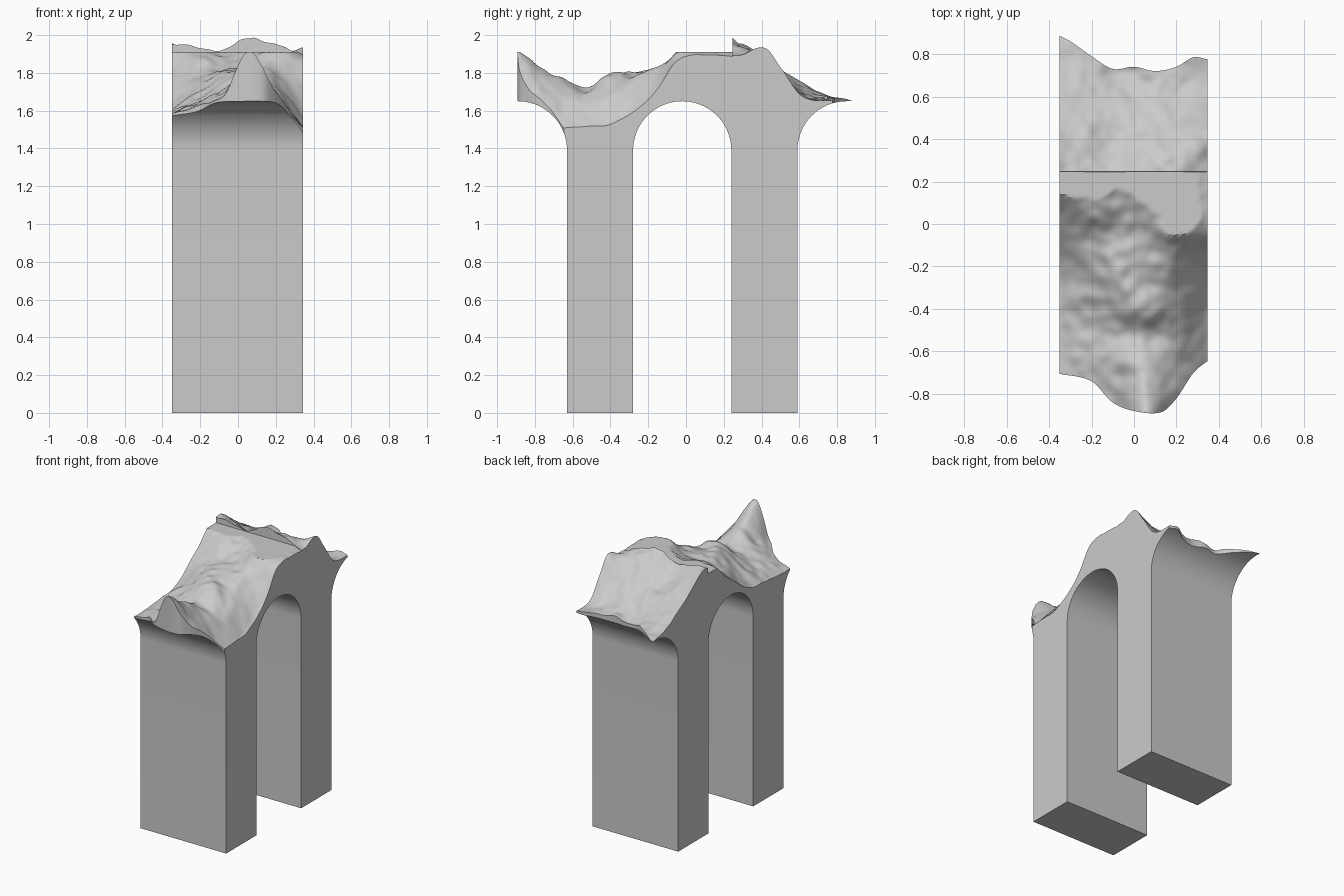
import bpy, bmesh, math
from mathutils import Vector, noise

if "Cube" in bpy.data.objects:
    bpy.data.objects.remove(bpy.data.objects["Cube"])


def spline(xs, vs, x):
    """Smooth curve through control points, clamped at both ends."""
    x = min(max(x, xs[0]), xs[-1])
    i = max(k for k in range(len(xs) - 1) if xs[k] <= x)

    def slope(k):
        a, b = max(k - 1, 0), min(k + 1, len(xs) - 1)
        return (vs[b] - vs[a]) / (xs[b] - xs[a])
    h = xs[i + 1] - xs[i]
    t = (x - xs[i]) / h
    return ((2*t**3 - 3*t**2 + 1) * vs[i] + (t**3 - 2*t**2 + t) * h * slope(i)
            + (3*t**2 - 2*t**3) * vs[i + 1] + (t**3 - t**2) * h * slope(i + 1))


# Heights of the broken crown, in front of and behind the step
COLS = [-.35, -.2, -.08, .05, .2, .345]
STEP = .245
FRONT = {
    -.88: (1.58, 1.61, 1.66, 1.91, 1.71, 1.50),
    -.75: (1.58, 1.63, 1.70, 1.82, 1.69, 1.50),
    -.65: (1.58, 1.64, 1.70, 1.755, 1.66, 1.505),
    -.52: (1.59, 1.66, 1.70, 1.725, 1.67, 1.51),
    -.40: (1.60, 1.68, 1.74, 1.80, 1.70, 1.53),
    -.28: (1.61, 1.72, 1.78, 1.80, 1.74, 1.59),
    -.15: (1.67, 1.76, 1.81, 1.82, 1.82, 1.71),
    -.05: (1.75, 1.80, 1.83, 1.84, 1.92, 1.86),
    .05: (1.82, 1.87, 1.87, 1.88, 1.95, 1.895),
    .12: (1.89, 1.915, 1.89, 1.92, 1.95, 1.89),
    .18: (1.94, 1.95, 1.92, 1.95, 1.95, 1.89),
    .245: (1.95, 1.95, 1.95, 1.95, 1.95, 1.89),
}
BACK = {
    .245: (1.955, 1.935, 1.92, 1.98, 1.955, 1.895),
    .30: (1.96, 1.90, 1.88, 1.94, 1.93, 1.90),
    .42: (1.88, 1.83, 1.80, 1.83, 1.86, 1.93),
    .50: (1.82, 1.79, 1.77, 1.77, 1.78, 1.83),
    .60: (1.76, 1.73, 1.71, 1.70, 1.70, 1.69),
    .70: (1.70, 1.68, 1.66, 1.66, 1.66, 1.658),
    .88: (1.655, 1.655, 1.655, 1.655, 1.655, 1.655),
}
# Broken outlines seen from above
FRONT_X = [-.35, -.2, -.1, 0, .13, .2, .28, .345]
FRONT_Y = [-.705, -.74, -.84, -.88, -.885, -.82, -.70, -.645]
BACK_X = [-.35, -.3, -.2, -.1, 0, .1, .2, .28, .345]
BACK_Y = [.885, .86, .79, .73, .74, .72, .74, .785, .775]


def height(table, x, y):
    z = spline(list(table), [spline(COLS, r, x) for r in table.values()], y)
    inner = max(0, 1 - (abs(x) / .36) ** 4)
    p = Vector((x, y, 0))
    rough = .022 * noise.noise(p * 7) + .012 * noise.noise(p * 16 + Vector((3, 1, 0)))
    return z + rough * (.25 + .75 * inner)


def make_object(name, bm):
    bmesh.ops.recalc_face_normals(bm, faces=bm.faces)
    me = bpy.data.meshes.new(name)
    bm.to_mesh(me)
    bm.free()
    ob = bpy.data.objects.new(name, me)
    bpy.context.collection.objects.link(ob)
    return ob


# Piers and arches: side profile extruded across the width
def arc(cy, a0, a1, n):
    return [(cy + .26 * math.cos(math.radians(a0 + (a1 - a0) * i / n)),
             1.39 + .26 * math.sin(math.radians(a0 + (a1 - a0) * i / n)))
            for i in range(n + 1)]


profile = [(-.95, 2.2), (-.95, 1.65)] + arc(-.89, 90, 0, 20)
profile += [(-.63, 0), (-.28, 0)] + arc(-.02, 180, 0, 40)
profile += [(.24, 0), (.59, 0)] + arc(.85, 180, 90, 20)
profile += [(.95, 1.65), (.95, 2.2)]
bm = bmesh.new()
face = bm.faces.new([bm.verts.new((-.35, y, z)) for y, z in profile])
ext = bmesh.ops.extrude_face_region(bm, geom=[face])
bmesh.ops.translate(bm, vec=(.695, 0, 0),
                    verts=[g for g in ext["geom"] if isinstance(g, bmesh.types.BMVert)])
arch = make_object("ruined_arch", bm)

# Crown: solid height field that trims the arch
NX, NF, NB = 60, 90, 50
bm = bmesh.new()
top, low = [], []
for i in range(NX + 1):
    x = -.36 + .72 * i / NX
    y0, y1 = spline(FRONT_X, FRONT_Y, x), spline(BACK_X, BACK_Y, x)
    pts = []
    for j in range(NF + 1):
        y = y0 + (STEP - y0) * j / NF
        pts.append((y + (-.0 if j else 0), min(height(FRONT, x, y), 1.91)))
    for j in range(NB + 1):
        y = STEP + .001 + (y1 - STEP - .001) * j / NB
        pts.append((y, min(height(BACK, x, y), 2.0)))
    top.append([bm.verts.new((x, y, z)) for y, z in pts])
    low.append([bm.verts.new((x, y, -.2)) for y, z in pts])
NY = len(top[0])
for i in range(NX):
    for j in range(NY - 1):
        a, b, c, d = top[i][j], top[i + 1][j], top[i + 1][j + 1], top[i][j + 1]
        bm.faces.new((a, b, c))
        bm.faces.new((a, c, d))
        bm.faces.new((low[i][j], low[i][j + 1], low[i + 1][j + 1], low[i + 1][j]))
    for j in (0, NY - 1):
        bm.faces.new((top[i][j], top[i + 1][j], low[i + 1][j], low[i][j]))
for i in (0, NX):
    for j in range(NY - 1):
        bm.faces.new((top[i][j], top[i][j + 1], low[i][j + 1], low[i][j]))
crown = make_object("crown_cutter", bm)
crown.hide_render = True

# Keep only the stone under the broken surface
mod = arch.modifiers.new("broken_top", "BOOLEAN")
mod.operation = "INTERSECT"
mod.solver = "EXACT"
mod.object = crown
bpy.context.view_layer.objects.active = arch
arch.select_set(True)
bpy.ops.object.modifier_apply(modifier=mod.name)
bpy.data.objects.remove(crown)
bpy.ops.object.shade_smooth_by_angle(angle=math.radians(35))
